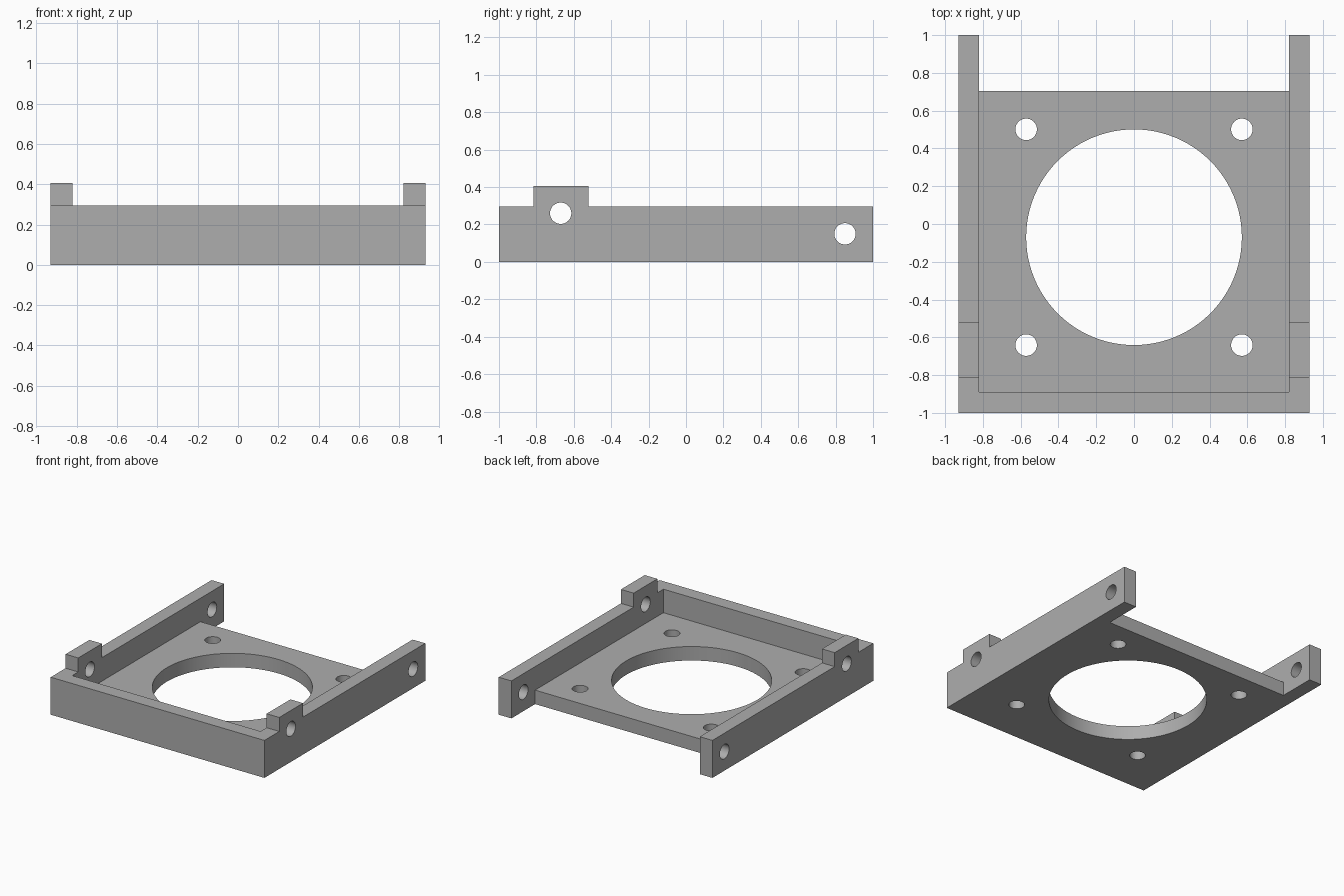
import bpy, bmesh, math
from mathutils import Matrix, Vector

cube = bpy.data.objects.get("Cube")
if cube:
    bpy.data.objects.remove(cube, do_unlink=True)

HALF_W, INNER, FLOOR, WALL, TAB = 0.93, 0.82, 0.11, 0.295, 0.405
HOLE_R = 0.057

grey = bpy.data.materials.new("plain grey")
grey.use_nodes = True
colour = (0.42, 0.42, 0.42, 1)
grey.diffuse_color = colour
grey.node_tree.nodes["Principled BSDF"].inputs["Base Color"].default_value = colour


def finish(name, bm):
    bmesh.ops.recalc_face_normals(bm, faces=bm.faces)
    mesh = bpy.data.meshes.new(name)
    bm.to_mesh(mesh)
    bm.free()
    mesh.materials.append(grey)
    obj = bpy.data.objects.new(name, mesh)
    bpy.context.collection.objects.link(obj)
    return obj


def extrude_x(name, profile, half):
    """Extrude a (y, z) outline from -half to +half along x."""
    bm = bmesh.new()
    face = bm.faces.new([bm.verts.new((-half, y, z)) for y, z in profile])
    out = bmesh.ops.extrude_face_region(bm, geom=[face])
    verts = [g for g in out["geom"] if isinstance(g, bmesh.types.BMVert)]
    bmesh.ops.translate(bm, verts=verts, vec=(2 * half, 0, 0))
    return finish(name, bm)


def cylinder(name, centre, radius, depth, segments, turn=0):
    bm = bmesh.new()
    matrix = Matrix.Translation(Vector(centre)) @ Matrix.Rotation(turn, 4, "Y")
    bmesh.ops.create_cone(bm, cap_ends=True, segments=segments, radius1=radius,
                          radius2=radius, depth=depth, matrix=matrix)
    return finish(name, bm)


# Full-width block with the raised hinge tabs in its side outline
frame = extrude_x("fan_mount_frame", [
    (-1, 0), (1, 0), (1, WALL), (-0.52, WALL), (-0.52, TAB),
    (-0.815, TAB), (-0.815, WALL), (-1, WALL)], HALF_W)

# Pocket above the floor, open behind so the side arms stand free
cutters = [extrude_x("pocket_cutter", [
    (-0.89, FLOOR), (0.705, FLOOR), (0.705, -1), (2, -1), (2, 1), (-0.89, 1)], INNER)]

# Large round opening and four screw holes in the floor
cutters.append(cylinder("opening_cutter", (0, -0.07, 0), 0.571, 1, 96))
for x in (-0.571, 0.571):
    for y in (-0.641, 0.501):
        cutters.append(cylinder("screw_cutter", (x, y, 0), HOLE_R, 1, 48))

# Cross holes through both side arms
for y, z in ((-0.67, 0.26), (0.85, 0.15)):
    cutters.append(cylinder("pin_cutter", (0, y, z), HOLE_R, 3, 48, math.pi / 2))

bpy.ops.object.select_all(action="DESELECT")
frame.select_set(True)
bpy.context.view_layer.objects.active = frame
for cutter in cutters:
    cutter.hide_render = True
    mod = frame.modifiers.new("cut", "BOOLEAN")
    mod.operation, mod.solver, mod.object = "DIFFERENCE", "EXACT", cutter
    bpy.ops.object.modifier_apply(modifier=mod.name)
    bpy.data.objects.remove(cutter, do_unlink=True)

bpy.ops.object.shade_smooth_by_angle(angle=math.radians(30))
